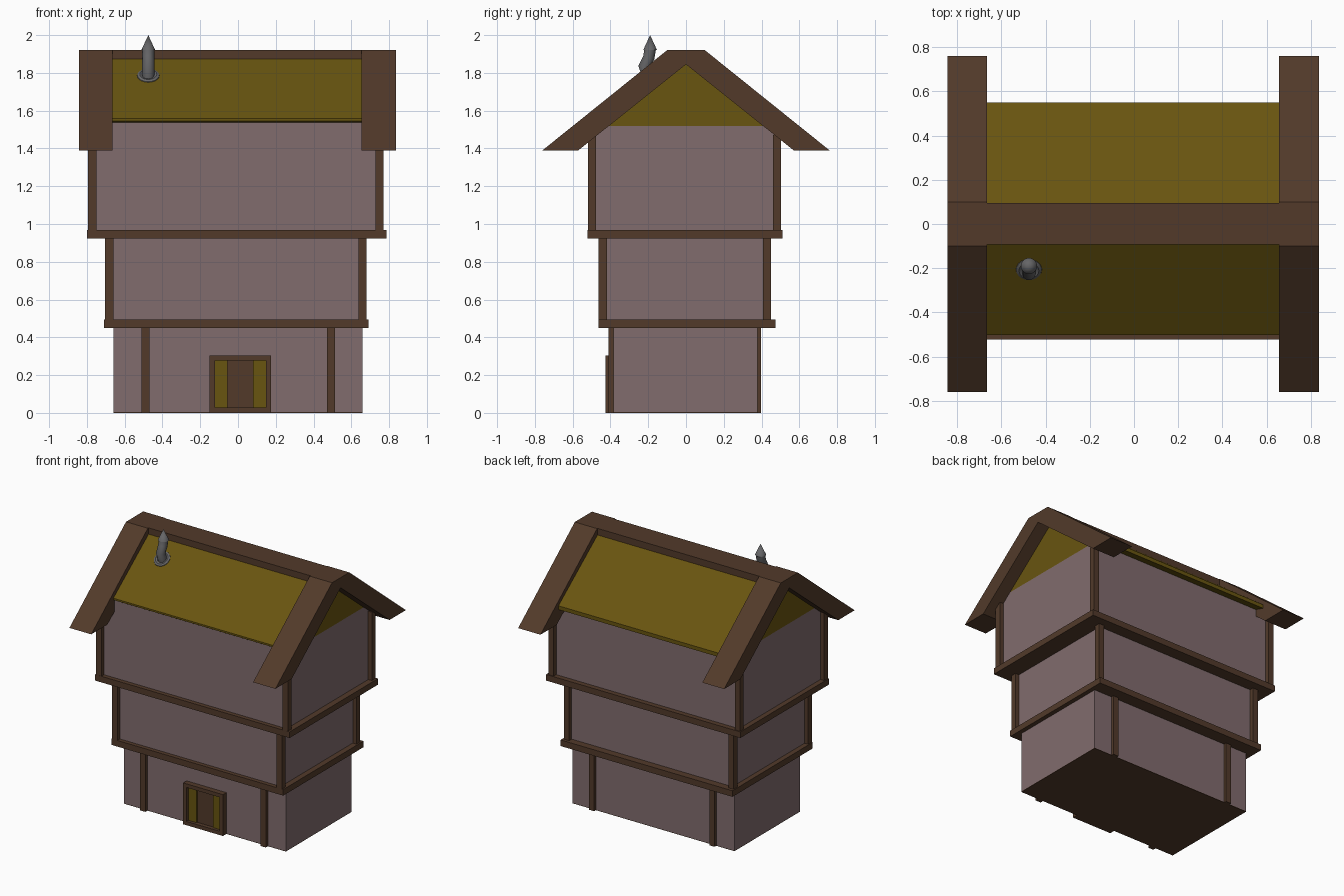
import bpy, bmesh, math
from mathutils import Vector

if "Cube" in bpy.data.objects:
    bpy.data.objects.remove(bpy.data.objects["Cube"])


def material(name, rgb):
    m = bpy.data.materials.new(name)
    m.diffuse_color = (*rgb, 1)
    m.use_nodes = True
    m.node_tree.nodes["Principled BSDF"].inputs["Base Color"].default_value = m.diffuse_color
    return m


PLASTER = material("plaster", (0.22, 0.15, 0.155))
TIMBER = material("timber", (0.084, 0.042, 0.023))
THATCH = material("thatch", (0.14, 0.09, 0.005))
IRON = material("iron", (0.13, 0.13, 0.135))


def finish(name, bm, mat):
    bmesh.ops.recalc_face_normals(bm, faces=bm.faces)
    me = bpy.data.meshes.new(name)
    bm.to_mesh(me)
    bm.free()
    me.materials.append(mat)
    ob = bpy.data.objects.new(name, me)
    bpy.context.collection.objects.link(ob)
    return ob


def box(name, x, y, z, mat):
    bm = bmesh.new()
    bmesh.ops.create_cube(bm, size=1)
    for v in bm.verts:
        v.co = [lo + (c + 0.5) * (hi - lo) for c, (lo, hi) in zip(v.co, (x, y, z))]
    return finish(name, bm, mat)


def prism(name, profile, x0, x1, mat):
    """Extrude a (y, z) profile along x."""
    bm = bmesh.new()
    face = bm.faces.new([bm.verts.new((x0, y, z)) for y, z in profile])
    new = bmesh.ops.extrude_face_region(bm, geom=[face])["geom"]
    bmesh.ops.translate(bm, vec=(x1 - x0, 0, 0),
                        verts=[g for g in new if isinstance(g, bmesh.types.BMVert)])
    return finish(name, bm, mat)


def shade(ob):
    bpy.ops.object.select_all(action="DESELECT")
    ob.select_set(True)
    bpy.context.view_layer.objects.active = ob
    bpy.ops.object.shade_smooth_by_angle(angle=math.radians(40))


P = 0.043  # post width

# Ground floor with its front and back posts
box("ground_floor_wall", (-0.66, 0.66), (-0.385, 0.378), (0.004, 0.46), PLASTER)
box("ground_floor_base", (-0.66, 0.66), (-0.385, 0.378), (0, 0.004), TIMBER)
for x in (-0.49, 0.492):
    for side, y in (("front", (-0.41, -0.37)), ("back", (0.36, 0.398))):
        box(f"ground_post_{side}", (x - P / 2, x + P / 2), y, (0, 0.46), TIMBER)


# Upper floors: sill band, recessed wall and corner posts
def storey(name, band, x, y, z0, z1, wall_top):
    bx, by = band
    box(f"{name}_sill", bx, by, (z0, z0 + 0.045), TIMBER)
    box(f"{name}_wall", (x[0] + 0.03, x[1] - 0.03), (y[0] + 0.03, y[1] - 0.03),
        (z0 + 0.04, wall_top), PLASTER)
    for px in ((x[0], x[0] + P), (x[1] - P, x[1])):
        for py in ((y[0], y[0] + P), (y[1] - P, y[1])):
            box(f"{name}_corner_post", px, py, (z0 + 0.04, z1), TIMBER)


storey("middle_floor", ((-0.71, 0.692), (-0.462, 0.473)),
       (-0.703, 0.681), (-0.462, 0.45), 0.45, 0.93, 0.93)
storey("top_floor", ((-0.80, 0.785), (-0.521, 0.51)),
       (-0.793, 0.77), (-0.52, 0.503), 0.922, 1.47, 1.52)
box("front_eave_wall", (-0.67, 0.66), (-0.49, -0.45), (1.4, 1.56), PLASTER)

# Roof core, whose ends form the gables
prism("roof", [(-0.46, 1.52), (-0.502, 1.545), (-0.502, 1.558), (-0.09, 1.875), (0.09, 1.875),
               (0.55, 1.523), (0.55, 1.495), (0.47, 1.52)], -0.763, 0.74, THATCH)

# Ridge beam and chevron bargeboards
prism("ridge_beam", [(-0.092, 1.86), (-0.092, 1.92), (0.095, 1.92), (0.095, 1.86)],
      -0.67, 0.66, TIMBER)
half = [(0.10, 1.92), (0.76, 1.39), (0.57, 1.39)]
chevron = half + [(0, 1.845)] + [(-y, z) for y, z in reversed(half)]
prism("left_bargeboard", chevron, -0.843, -0.665, TIMBER)
prism("right_bargeboard", chevron, 0.655, 0.837, TIMBER)

# Door frame, side panels and recessed door leaf
FY = (-0.425, -0.38)
for x in ((-0.15, -0.122), (0.147, 0.175)):
    box("door_jamb", x, FY, (0, 0.305), TIMBER)
for z in ((0, 0.028), (0.278, 0.305)):
    box("door_rail", (-0.122, 0.147), FY, z, TIMBER)
for x in ((-0.122, -0.055), (0.08, 0.147)):
    box("door_side_panel", x, (-0.403, -0.38), (0.028, 0.278), THATCH)
box("door_leaf", (-0.055, 0.08), (-0.395, -0.38), (0.028, 0.278), TIMBER)

# Stove pipe bending upright out of the roof
CX = -0.475
cu = bpy.data.curves.new("stove_pipe", "CURVE")
cu.dimensions = "3D"
cu.bevel_depth = 0.032
cu.bevel_resolution = 3
cu.use_fill_caps = True
path = [(-0.19, 1.75), (-0.222, 1.835), (-0.197, 1.88), (-0.19, 1.925)]
sp = cu.splines.new("POLY")
sp.points.add(len(path) - 1)
for pt, (y, z) in zip(sp.points, path):
    pt.co = (CX, y, z, 1)
pipe = bpy.data.objects.new("stove_pipe", cu)
bpy.context.collection.objects.link(pipe)
cu.materials.append(IRON)

# Flashing collar lying on the roof slope, and pointed cap
bpy.ops.mesh.primitive_torus_add(major_radius=0.045, minor_radius=0.018, major_segments=20,
                                 minor_segments=8, location=(CX, -0.2, 1.778),
                                 rotation=(math.radians(37), 0, 0))
collar = bpy.context.object
collar.name = "pipe_collar"
bpy.ops.mesh.primitive_cone_add(vertices=16, radius1=0.037, depth=0.08,
                                location=(CX, -0.19, 1.96))
cap = bpy.context.object
cap.name = "pipe_cap"
for ob in (collar, cap):
    ob.data.materials.append(IRON)
    shade(ob)
